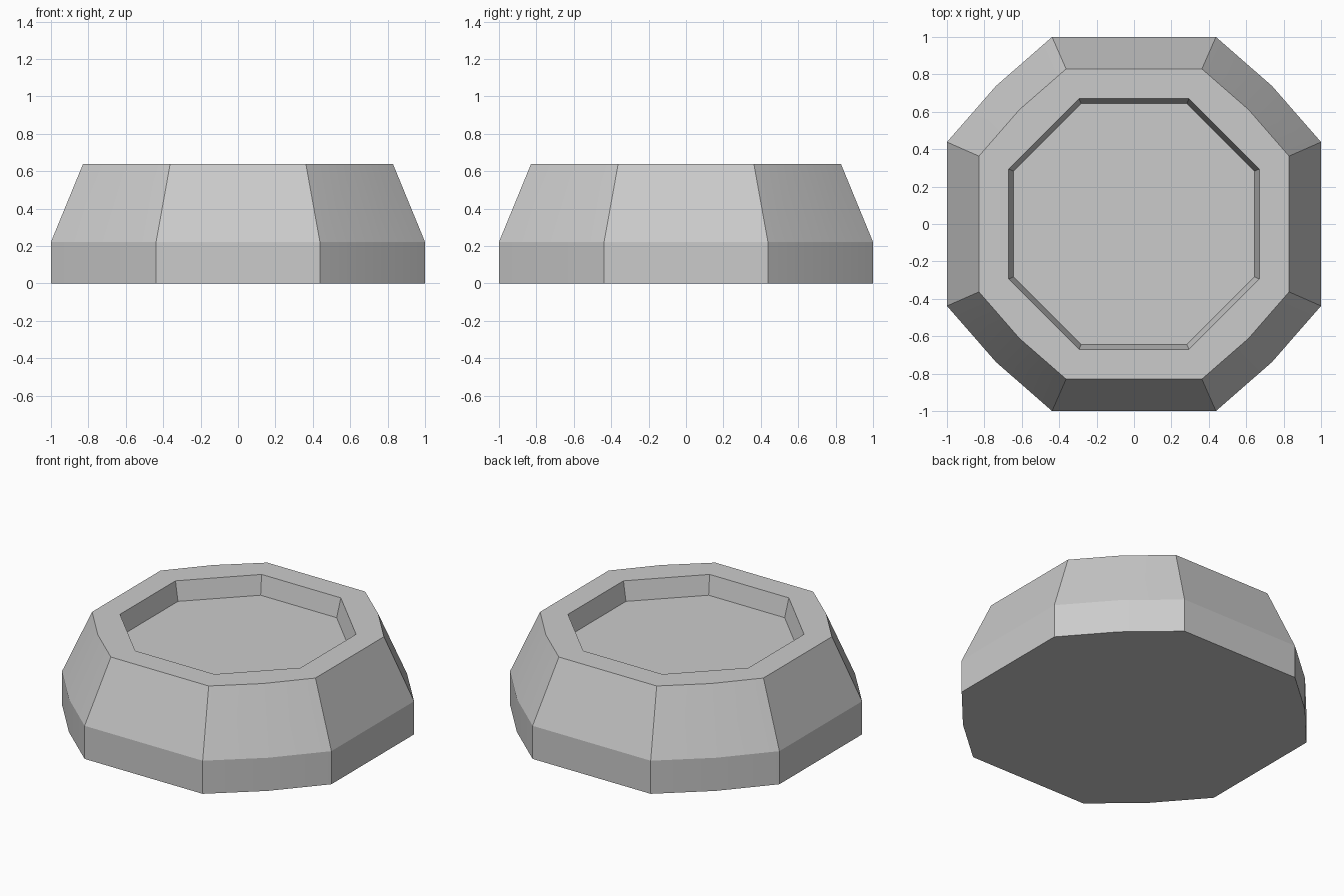
import bpy
import bmesh
import math

cube = bpy.data.objects.get("Cube")
if cube:
    bpy.data.objects.remove(cube, do_unlink=True)

# One plain grey for the whole piece
grey = bpy.data.materials.new("plain_grey")
grey.use_nodes = True
colour = (0.6, 0.6, 0.6, 1)
grey.diffuse_color = colour
grey.node_tree.nodes["Principled BSDF"].inputs["Base Color"].default_value = colour

bm = bmesh.new()


def ring(side, half, diagonal, z):
    """Twelve points: two per straight side and one per diagonal."""
    corner = [(side, half), (diagonal, diagonal), (half, side)]
    verts = []
    for quarter in range(4):
        c, s = round(math.cos(quarter * math.pi / 2)), round(math.sin(quarter * math.pi / 2))
        verts += [bm.verts.new((x * c - y * s, x * s + y * c, z)) for x, y in corner]
    return verts


# Vertical foot, sloping wall, flat rim and shallow octagonal recess
rings = [
    ring(1, 0.438, 0.738, 0),
    ring(1, 0.438, 0.738, 0.222),
    ring(0.829, 0.363, 0.612, 0.638),
    ring(0.67, 0.294, 0.482, 0.638),
    ring(0.643, 0.282, 0.4625, 0.512),
]
for low, high in zip(rings, rings[1:]):
    for i in range(12):
        j = (i + 1) % 12
        bm.faces.new((low[i], low[j], high[j], high[i]))

# Underside and recess floor
bm.faces.new(rings[0][::-1])
bm.faces.new(rings[-1])
bmesh.ops.recalc_face_normals(bm, faces=bm.faces)

mesh = bpy.data.meshes.new("recessed_base")
bm.to_mesh(mesh)
bm.free()
mesh.materials.append(grey)
base = bpy.data.objects.new("recessed_base", mesh)
bpy.context.collection.objects.link(base)

# Soften only the shallow bend in each diagonal side
bpy.ops.object.select_all(action="DESELECT")
base.select_set(True)
bpy.context.view_layer.objects.active = base
bpy.ops.object.shade_smooth_by_angle(angle=math.radians(15))
